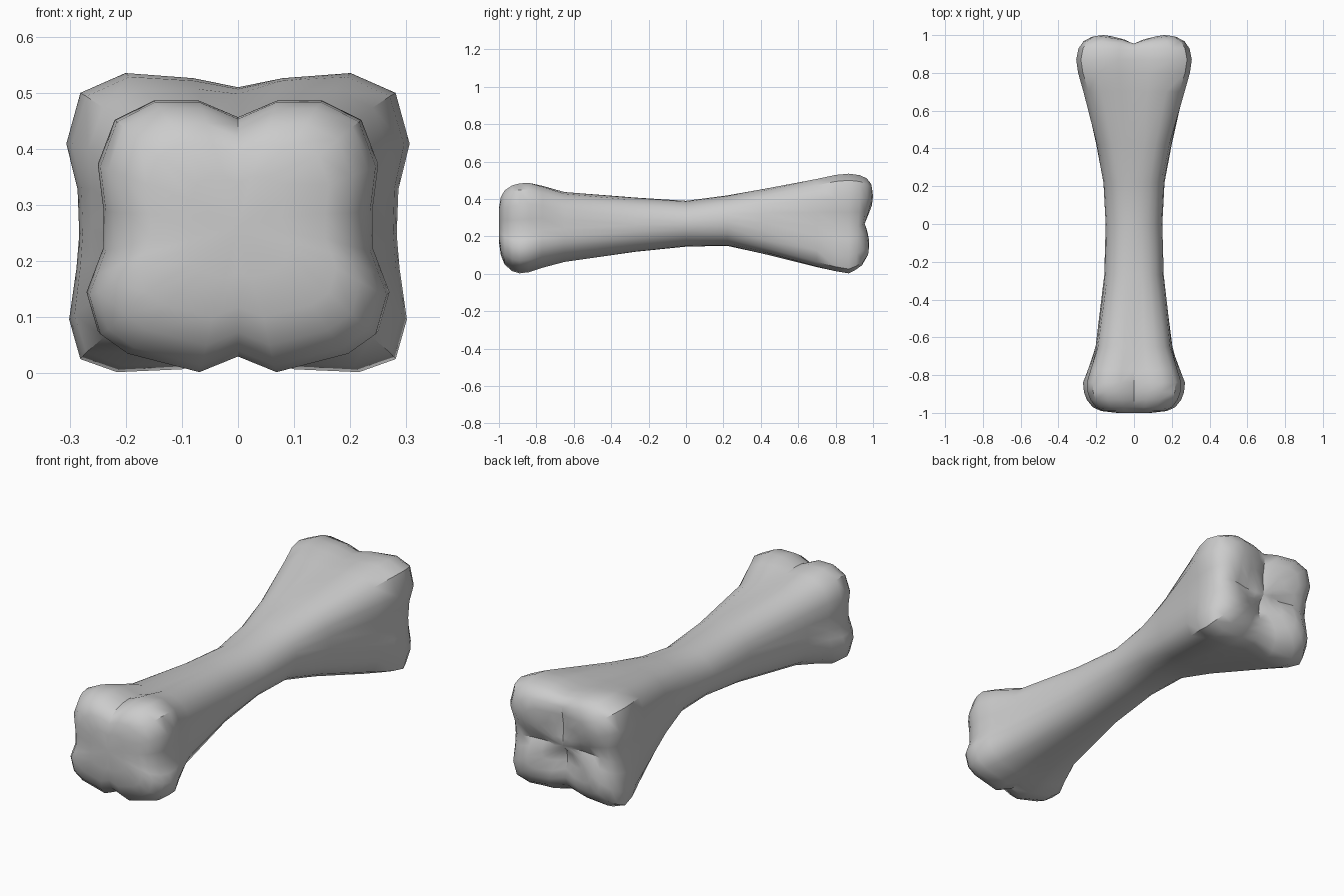
import bpy, bmesh, math

cube = bpy.data.objects.get("Cube")
if cube:
    bpy.data.objects.remove(cube)

# Half outlines of the knobbly ends, from top centre down to bottom centre
FRONT = [(0, .455), (.07, .485), (.15, .485), (.22, .45), (.25, .37), (.24, .29), (.24, .22),
         (.255, .18), (.27, .14), (.25, .07), (.2, .035), (.07, .002), (0, .03)]
BACK = [(0, .51), (.08, .526), (.2, .535), (.28, .5), (.305, .41), (.285, .33), (.282, .25),
        (.287, .19), (.3, .1), (.28, .03), (.215, .007), (.1, .012), (0, .035)]
N = len(FRONT) - 1
ROUND = [(math.sin(math.pi * i / N), math.cos(math.pi * i / N)) for i in range(N + 1)]


def normalise(outline):
    """Scale an outline to fill the range -1..1 in both directions."""
    wide = max(x for x, z in outline)
    low, high = min(z for x, z in outline), max(z for x, z in outline)
    return [(x / wide, (2 * z - low - high) / (high - low)) for x, z in outline]


# Cross-sections: y, knob amount, half width, bottom, top, dip between knobs
STATIONS = [
    (-1.0, 1, .09, .17, .35, 0), (-.99, 1, .175, .10, .41, 0), (-.97, 1, .218, .05, .445, 0),
    (-.93, 1, .25, .014, .472, 0), (-.89, 1, .265, .002, .483, 0), (-.84, 1, .27, .008, .486, 0),
    (-.77, .8, .25, .03, .472, 0), (-.65, .5, .213, .06, .44, 0), (-.27, .15, .16, .115, .41, 0),
    (0, 0, .15, .145, .39, 0), (.22, .1, .163, .148, .42, 0), (.42, .35, .205, .1, .46, 0),
    (.7, .75, .277, .03, .515, 0), (.8, .95, .298, .012, .53, 0), (.87, 1, .306, .002, .535, 0),
    (.93, 1, .294, .018, .527, .01), (.97, 1, .268, .045, .51, .025),
    (.995, 1, .225, .085, .48, .04), (1.0, 1, .175, .13, .435, .05),
    (.975, 1, .11, .18, .37, .035), (.955, 1, .05, .23, .31, .01)]


def section(y, knob, half_width, low, high, dip):
    """Closed ring of points, mirrored across the middle."""
    half = []
    ends = normalise(FRONT if y < 0 else BACK)
    for (ex, ez), (rx, rz) in zip(ends, ROUND):
        x = half_width * (rx + (ex - rx) * knob)
        z = (low + high) / 2 + (high - low) / 2 * (rz + (ez - rz) * knob)
        valley = 1 - abs(2 * rx * rz)
        lean = .03 * max(0, -rz) if y > .9 else 0
        half.append((x, y - dip * valley - lean, z))
    return half + [(-x, v, z) for x, v, z in half[-2:0:-1]]


# Bone: skin the rings and close both ends
bm = bmesh.new()
rings = [[bm.verts.new(p) for p in section(*s)] for s in STATIONS]
count = len(rings[0])
for a, b in zip(rings, rings[1:]):
    for i in range(count):
        j = (i + 1) % count
        bm.faces.new((a[i], a[j], b[j], b[i]))
for ring, y in ((rings[0], -1.0), (rings[-1], .945)):
    tip = bm.verts.new((0, y, sum(v.co.z for v in ring) / count))
    for i in range(count):
        bm.faces.new((ring[i], ring[(i + 1) % count], tip))
bmesh.ops.recalc_face_normals(bm, faces=bm.faces[:])
mesh = bpy.data.meshes.new("bone")
bm.to_mesh(mesh)
bm.free()
bone = bpy.data.objects.new("bone", mesh)
bpy.context.collection.objects.link(bone)

# Single pale grey
grey = bpy.data.materials.new("pale_grey")
grey.use_nodes = True
colour = (.6, .6, .6, 1)
grey.diffuse_color = colour
grey.node_tree.nodes["Principled BSDF"].inputs["Base Color"].default_value = colour
mesh.materials.append(grey)

# Smooth surface with the creases between knobs kept sharp
bpy.ops.object.select_all(action="DESELECT")
bone.select_set(True)
bpy.context.view_layer.objects.active = bone
bpy.ops.object.shade_smooth_by_angle(angle=math.radians(40))
